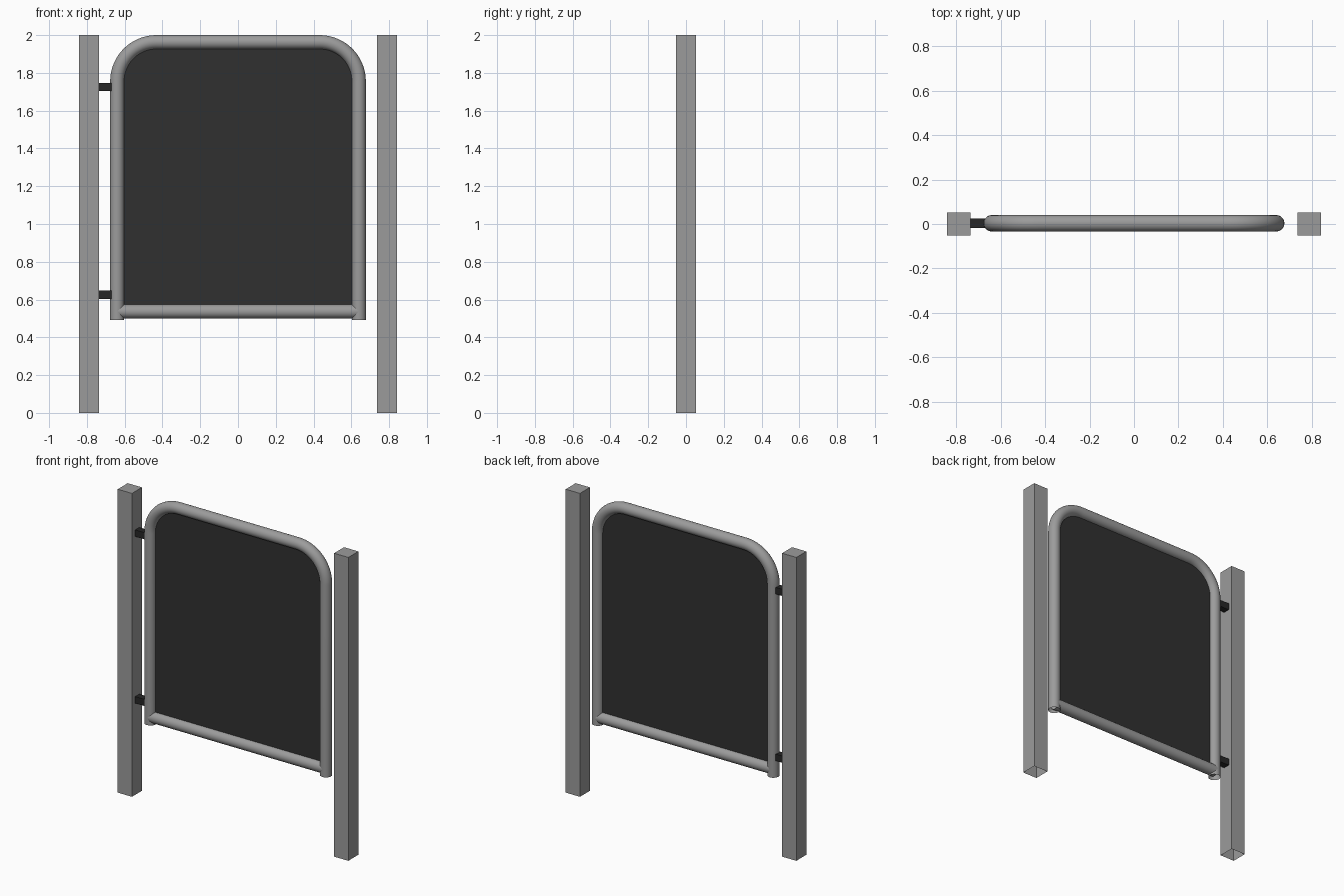
import bpy, bmesh, math
from mathutils import Vector

if "Cube" in bpy.data.objects:
    bpy.data.objects.remove(bpy.data.objects["Cube"])


def material(name, value):
    m = bpy.data.materials.new(name)
    m.diffuse_color = (value, value, value, 1)
    m.use_nodes = True
    m.node_tree.nodes["Principled BSDF"].inputs["Base Color"].default_value = m.diffuse_color
    return m


METAL = material("grey_metal", 0.33)
PANEL = material("dark_panel", 0.03)
HINGE = material("black_hinge", 0.02)
YC = 0.003          # depth centre of the gate leaf
R = 0.037           # tube radius
HALF = 0.64         # tube centre half width
TOP = 2.0 - R       # tube centre at the top
BEND = 0.208        # bend radius at the tube centre


def finish(name, bm, mat, smooth=False):
    bmesh.ops.recalc_face_normals(bm, faces=bm.faces)
    me = bpy.data.meshes.new(name)
    bm.to_mesh(me)
    bm.free()
    ob = bpy.data.objects.new(name, me)
    bpy.context.collection.objects.link(ob)
    me.materials.append(mat)
    if smooth:
        me.shade_smooth()
    return ob


def box(name, x, y, z, mat, open_bottom=False):
    bm = bmesh.new()
    bmesh.ops.create_cube(bm, size=1)
    for v in bm.verts:
        v.co = [a[0] + (c + 0.5) * (a[1] - a[0]) for a, c in zip((x, y, z), v.co)]
    if open_bottom:
        low = [f for f in bm.faces if all(v.co.z < z[0] + 1e-5 for v in f.verts)]
        bmesh.ops.delete(bm, geom=low, context='FACES_ONLY')
    return finish(name, bm, mat)


def tube(name, path, sides=32):
    """Open-ended round tube along a path lying in the XZ plane."""
    bm = bmesh.new()
    rings = []
    for i, p in enumerate(path):
        t = (path[min(i + 1, len(path) - 1)] - path[max(i - 1, 0)]).normalized()
        n = Vector((-t.z, 0, t.x))
        angles = [2 * math.pi * k / sides for k in range(sides)]
        rings.append([bm.verts.new(p + R * (n * math.cos(a) + Vector((0, math.sin(a), 0))))
                      for a in angles])
    for a, b in zip(rings, rings[1:]):
        for k in range(sides):
            j = (k + 1) % sides
            bm.faces.new((a[k], a[j], b[j], b[k]))
    return finish(name, bm, METAL, True)


def arch(half, bottom, top, bend, steps=16):
    """Arch outline with two rounded upper corners, from left foot to right foot."""
    right = []
    for i in range(steps + 1):
        a = math.pi / 2 * (1 - i / steps)
        right.append(Vector((half - bend + bend * math.cos(a), YC,
                             top - bend + bend * math.sin(a))))
    right.append(Vector((half, YC, bottom)))
    left = [Vector((-p.x, p.y, p.z)) for p in reversed(right)]
    return left + right


# Square posts, hollow underneath
for side, s in (("left", -1), ("right", 1)):
    box(side + "_post", sorted((s * 0.737, s * 0.841)), (-0.052, 0.052), (0, 2), METAL, True)

# Bent tube frame and lower rail
tube("gate_frame", arch(HALF, 0.492, TOP, BEND))
tube("lower_rail", [Vector((-HALF, YC, 0.537)), Vector((HALF, YC, 0.537))])

# Infill panel with rounded upper corners
bm = bmesh.new()
outline = [p - Vector((0, 0.003, 0)) for p in arch(HALF - 0.015, 0.55, TOP - 0.015, BEND - 0.015)]
face = bm.faces.new([bm.verts.new(p) for p in outline])
ext = bmesh.ops.extrude_face_region(bm, geom=[face])
moved = [g for g in ext["geom"] if isinstance(g, bmesh.types.BMVert)]
bmesh.ops.translate(bm, verts=moved, vec=(0, 0.006, 0))
finish("infill_panel", bm, PANEL)

# Hinges on the left post
for name, z in (("lower", 0.626), ("upper", 1.725)):
    box(name + "_hinge", (-0.74, -0.665), (YC - 0.022, YC + 0.022), (z - 0.022, z + 0.022), HINGE)
